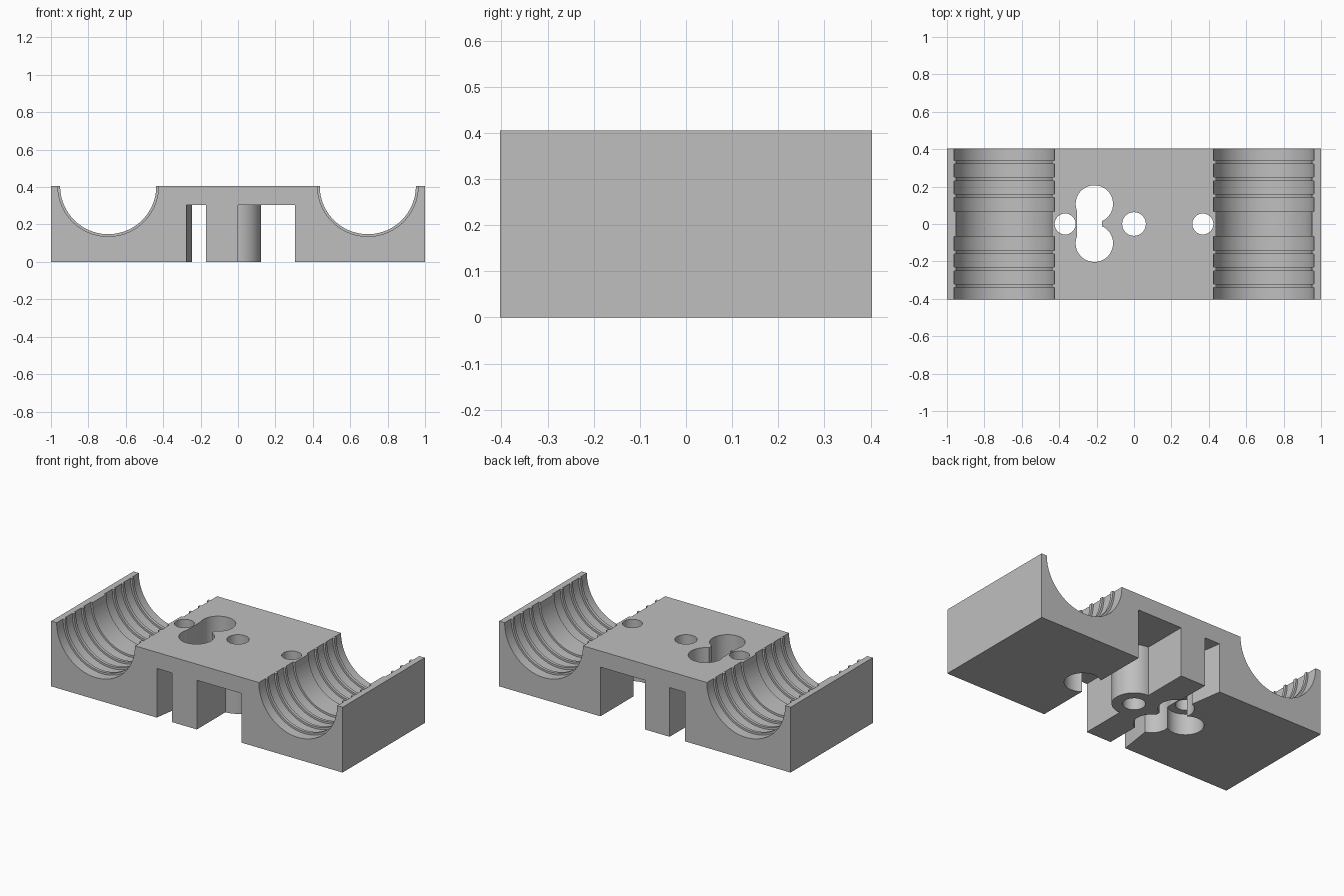
import bpy, bmesh, math

if "Cube" in bpy.data.objects:
    bpy.data.objects.remove(bpy.data.objects["Cube"])

HALF_Y, TOP, CEIL = 0.403, 0.405, 0.305

grey = bpy.data.materials.new("plain grey")
grey.diffuse_color = (0.52, 0.52, 0.52, 1)
grey.use_nodes = True
grey.node_tree.nodes["Principled BSDF"].inputs["Base Color"].default_value = grey.diffuse_color


def finish(name, bm):
    bmesh.ops.recalc_face_normals(bm, faces=bm.faces)
    me = bpy.data.meshes.new(name)
    bm.to_mesh(me)
    bm.free()
    me.materials.append(grey)
    ob = bpy.data.objects.new(name, me)
    bpy.context.collection.objects.link(ob)
    return ob


def prism(name, outline, z0, z1):
    """Extrude an xy outline between two heights."""
    bm = bmesh.new()
    face = bm.faces.new([bm.verts.new((x, y, z0)) for x, y in outline])
    ext = bmesh.ops.extrude_face_region(bm, geom=[face])
    top = [v for v in ext["geom"] if isinstance(v, bmesh.types.BMVert)]
    bmesh.ops.translate(bm, verts=top, vec=(0, 0, z1 - z0))
    return finish(name, bm)


def box(name, x0, x1, y0, y1, z0, z1):
    return prism(name, [(x0, y0), (x1, y0), (x1, y1), (x0, y1)], z0, z1)


def rod(name, x, y, r, z0, z1, n=48):
    ring = [(x + r * math.cos(2 * math.pi * (i + 0.5) / n),
             y + r * math.sin(2 * math.pi * (i + 0.5) / n)) for i in range(n)]
    return prism(name, ring, z0, z1)


def ribbed_cutter(name, x, n=72):
    """Stepped cylinder along y: wide bands separated by thin ribs."""
    half = [0.067, 0.142, 0.16, 0.231, 0.25, 0.321, 0.34]
    ys = [-0.5] + [-v for v in reversed(half)] + half + [0.5]
    profile = []
    for i in range(len(ys) - 1):
        r = 0.269 if i % 2 == 0 else 0.257
        profile += [(ys[i], r), (ys[i + 1], r)]
    bm = bmesh.new()
    rings = [[bm.verts.new((x + r * math.cos(2 * math.pi * (k + 0.5) / n), y,
                            TOP + r * math.sin(2 * math.pi * (k + 0.5) / n)))
              for k in range(n)] for y, r in profile]
    for a, b in zip(rings, rings[1:]):
        for k in range(n):
            j = (k + 1) % n
            bm.faces.new((a[k], a[j], b[j], b[k]))
    bm.faces.new(rings[0])
    bm.faces.new(rings[-1])
    return finish(name, bm)


def combine(target, tool, op="DIFFERENCE"):
    mod = target.modifiers.new("cut", "BOOLEAN")
    mod.operation, mod.solver, mod.object = op, "EXACT", tool
    bpy.context.view_layer.objects.active = target
    bpy.ops.object.modifier_apply(modifier=mod.name)
    bpy.data.objects.remove(tool)


# Main block with the two ribbed cradles
body = box("clamp_body", -1, 1, -HALF_Y, HALF_Y, 0, TOP)
for side in (-1, 1):
    combine(body, ribbed_cutter("cradle_cutter", side * 0.694))

# Wide channel underneath, keeping a round boss around the centre hole
channel = box("channel_cutter", 0, 0.305, -0.5, 0.5, -0.1, CEIL)
combine(channel, rod("boss", 0, 0, 0.123, -0.2, 0.5))
combine(body, channel)

# Narrow slot underneath, flaring towards both ends
flare = [(-0.17, -0.5), (-0.17, 0.5), (-0.29, 0.5), (-0.245, 0.2),
         (-0.245, -0.2), (-0.29, -0.5)]
combine(body, prism("slot_cutter", flare, -0.1, CEIL))

# Double round opening joined by a short bridge
for y in (0.107, -0.103):
    combine(body, rod("opening_cutter", -0.212, y, 0.1, -0.1, 0.6))
combine(body, box("bridge_cutter", -0.306, -0.17, -0.1, 0.1, -0.11, 0.61))

# Screw holes, the outer two with a wider recess below
combine(body, rod("hole_cutter", 0, 0, 0.063, -0.1, 0.6))
for side in (-1, 1):
    combine(body, rod("hole_cutter", side * 0.368, 0, 0.056, -0.12, 0.62))
    combine(body, rod("recess_cutter", side * 0.368, 0, 0.102, -0.13, 0.13))

bpy.ops.object.select_all(action="DESELECT")
body.select_set(True)
bpy.context.view_layer.objects.active = body
bpy.ops.object.shade_smooth_by_angle(angle=math.radians(30))
